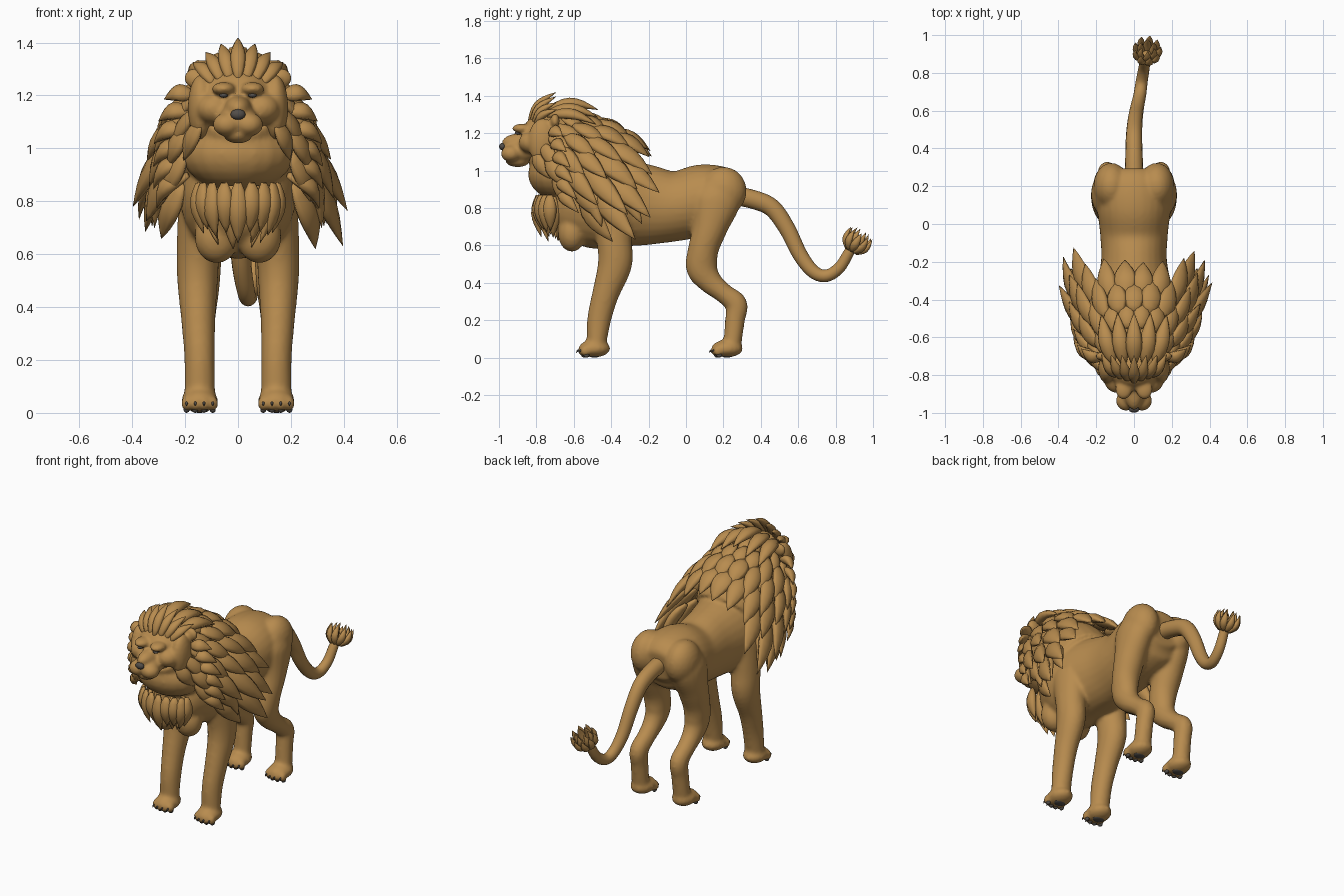
import bpy, bmesh, math, random
from mathutils import Vector, Matrix

if "Cube" in bpy.data.objects:
    bpy.data.objects.remove(bpy.data.objects["Cube"])

random.seed(4)


def material(name, rgb):
    m = bpy.data.materials.new(name)
    m.diffuse_color = (*rgb, 1)
    m.use_nodes = True
    m.node_tree.nodes["Principled BSDF"].inputs["Base Color"].default_value = m.diffuse_color
    return m


TAN = material("tan fur", (0.48, 0.262, 0.078))
DARK = material("dark grey skin", (0.085, 0.075, 0.065))


def finish(name, bm, mat=TAN, voxel=None):
    bmesh.ops.recalc_face_normals(bm, faces=bm.faces[:])
    for f in bm.faces:
        f.smooth = True
    me = bpy.data.meshes.new(name)
    bm.to_mesh(me)
    bm.free()
    me.materials.append(mat)
    ob = bpy.data.objects.new(name, me)
    bpy.context.collection.objects.link(ob)
    if voxel:  # fuse overlapping volumes into one soft skin
        r = ob.modifiers.new("fuse", 'REMESH')
        r.mode = 'VOXEL'
        r.voxel_size = voxel
        r.use_smooth_shade = True
        s = ob.modifiers.new("soften", 'SMOOTH')
        s.factor = 0.5
        s.iterations = 8
    return ob


def skin(bm, rings, seg):
    """Closed tube through rings of (centre, side vector, normal vector)."""
    loops = []
    for p, a, b in rings:
        loops.append([bm.verts.new(p + a * math.cos(k * math.tau / seg) + b * math.sin(k * math.tau / seg))
                      for k in range(seg)])
    for l0, l1 in zip(loops, loops[1:]):
        for k in range(seg):
            j = (k + 1) % seg
            bm.faces.new((l0[k], l0[j], l1[j], l1[k]))
    bm.faces.new(loops[0])
    bm.faces.new(loops[-1])


def limb(bm, pts, seg=20, sub=5):
    """Smooth tube through (x, y, z, half width, half depth) stations."""
    P = [pts[0]] + list(pts) + [pts[-1]]
    st = []
    for i in range(1, len(P) - 2):
        for k in range(sub):
            t = k / sub
            st.append([0.5 * (2 * b + (c - a) * t + (2 * a - 5 * b + 4 * c - d) * t * t
                              + (3 * b - a - 3 * c + d) * t ** 3)
                       for a, b, c, d in zip(P[i - 1], P[i], P[i + 1], P[i + 2])])
    st.append(list(pts[-1]))
    rings = []
    for i, s in enumerate(st):
        t = Vector(st[min(i + 1, len(st) - 1)][:3]) - Vector(st[max(i - 1, 0)][:3])
        n = t.cross(Vector((1, 0, 0))).normalized()
        rings.append((Vector(s[:3]), Vector((s[3], 0, 0)), n * s[4]))
    skin(bm, rings, seg)


def ball(bm, c, r, seg=20):
    bmesh.ops.create_uvsphere(bm, u_segments=seg, v_segments=seg // 2 + 2, radius=1,
                              matrix=Matrix.Translation(c) @ Matrix.Diagonal((*r, 1)))


def lock(bm, base, d, n, length, w, t, arch=0.08, flick=0.0):
    """Leaf-shaped tuft from base along d, its flat face towards n."""
    d = Vector(d).normalized()
    n = Vector(n)
    n = (n - d * n.dot(d)).normalized()
    side = d.cross(n)
    rings = []
    for k, f in enumerate((0.35, 0.72, 0.95, 1, 0.9, 0.68, 0.38, 0.03)):
        s = k / 7
        p = Vector(base) + d * length * s + n * length * (arch * math.sin(math.pi * s) + flick * s ** 3)
        rings.append((p, side * w * f, n * t * f))
    skin(bm, rings, 8)


# ---- torso, neck, legs fused into one body
bm = bmesh.new()
limb(bm, [(0, -.70, .84, .10, .11), (0, -.64, .83, .17, .19), (0, -.52, .83, .22, .245),
          (0, -.38, .83, .21, .24), (0, -.2, .815, .175, .215), (0, -.05, .81, .18, .187),
          (0, .1, .845, .195, .19), (0, .22, .865, .175, .155), (0, .285, .86, .11, .09)], 28)
limb(bm, [(0, -.76, 1.17, .15, .15), (0, -.66, 1.1, .205, .205), (0, -.54, 1.02, .23, .235),
          (0, -.42, .92, .205, .21)], 24)
ball(bm, (0, -.67, .98), (.215, .175, .14))
for s in (1, -1):
    ball(bm, (s * .08, -.61, .665), (.085, .075, .10))
    ball(bm, (s * .12, .20, .89), (.095, .125, .13))
    limb(bm, [(s * .14, -.41, .82, .085, .12), (s * .15, -.385, .63, .082, .095),
              (s * .153, -.38, .50, .077, .092), (s * .15, -.43, .34, .064, .072),
              (s * .145, -.465, .2, .058, .064), (s * .145, -.48, .05, .058, .05)])
    limb(bm, [(s * .125, .16, .94, .07, .09), (s * .135, .165, .85, .09, .13),
              (s * .14, .13, .70, .087, .095), (s * .14, .093, .58, .078, .082),
              (s * .137, .085, .48, .068, .085), (s * .137, .13, .405, .058, .065),
              (s * .138, .20, .345, .052, .053), (s * .14, .268, .285, .052, .06),
              (s * .142, .262, .2, .05, .053), (s * .145, .245, .05, .053, .048)])
    for y in (-.49, .22):
        ball(bm, (s * .145, y, .048), (.07, .086, .047))
        for k in range(4):
            u = k - 1.5
            ball(bm, (s * .145 + u * .033, y - .066 + abs(u) * .012, .036), (.022, .03, .03), 14)
finish("body_and_legs", bm, voxel=.011)

# ---- claws and paw pads
bm = bmesh.new()
pads = bmesh.new()
for s in (1, -1):
    for y in (-.49, .22):
        ball(pads, (s * .145, y, .011), (.036, .032, .011), 14)
        for k in range(4):
            u = k - 1.5
            x = s * .145 + u * .033
            ball(pads, (x, y - .06 + abs(u) * .012, .012), (.012, .016, .012), 10)
            lock(bm, (x, y - .085 + abs(u) * .012, .042), (0, -1, -.9), (0, -.7, .7), .025, .005, .005)
finish("claws", bm, DARK)
finish("paw_pads", pads, DARK)

# ---- head
bm = bmesh.new()
ball(bm, (0, -.76, 1.17), (.15, .125, .135))
ball(bm, (0, -.88, 1.105), (.08, .10, .065))
ball(bm, (0, -.88, 1.15), (.052, .105, .05))
ball(bm, (0, -.90, 1.05), (.055, .065, .032))
for s in (1, -1):
    ball(bm, (s * .055, -.875, 1.225), (.045, .055, .026))
    ball(bm, (s * .09, -.82, 1.15), (.07, .075, .06))
    ball(bm, (s * .042, -.935, 1.09), (.054, .055, .045))
    ball(bm, (s * .14, -.765, 1.155), (.05, .08, .125))
    ball(bm, (s * .16, -.70, 1.265), (.045, .025, .04))
finish("head", bm, voxel=.009)

bm = bmesh.new()
ball(bm, (0, -.981, 1.128), (.028, .018, .02))
finish("nose", bm, DARK)
bm = bmesh.new()
for s in (1, -1):
    ball(bm, (s * .055, -.90, 1.2), (.016, .016, .009), 14)
finish("eyes", bm, DARK)

# ---- mane: rings of tufts around the sloping neck axis
AX = Vector((0, .77, -.64))
UP = Vector((0, .64, .77))
# y, z, half width, half height, tuft length, tuft width, splay, count, first angle
ROWS = [(-.755, 1.17, .165, .19, .22, .040, .36, 13, 0),
        (-.695, 1.13, .205, .23, .26, .047, .44, 13, 0),
        (-.625, 1.08, .230, .255, .30, .052, .42, 13, 0),
        (-.545, 1.02, .245, .262, .35, .058, .34, 12, 0),
        (-.480, .965, .245, .255, .38, .058, .30, 12, 50)]
bm = bmesh.new()
for r, (y, z, rx, ru, ln, w, splay, n, first) in enumerate(ROWS):
    step = math.radians(120) / (n // 2)
    half = [(0, 1)] if r % 2 == 0 else []
    for k in range(n // 2):
        a = (k + (1 if r % 2 == 0 else .5)) * step
        half += [(a, 1), (a, -1)]
    for a, s in half:
        if math.degrees(a) < first:
            continue
        sa, ca = math.sin(a), math.cos(a)
        out = Vector((s * sa, 0, 0)) + UP * ca
        base = Vector((s * sa * rx, y, z)) + UP * ca * ru
        side = max(0, sa)
        d = AX + out * (.12 + splay * side) + Vector((0, 0, -.2 * side))
        length = ln * (.64 + .36 * side ** 2) * random.uniform(.88, 1.1)
        if ca < -.2:
            length *= .82
        lock(bm, base, d, out, length, w * random.uniform(.9, 1.1), w * .48, .07,
             .08 * side * random.uniform(-.3, 1))
finish("mane", bm)

# ---- crown fan over the forehead
bm = bmesh.new()
for k in range(-3, 4):
    a = k * .30
    lock(bm, (k * .030, -.84 + abs(k) * .01, 1.26 - abs(k) * .006),
         (math.sin(a) * .7, .85, .85 * math.cos(a)), (0, -.7, .7),
         .215 - abs(k) * .016, .029, .021, .14, .04)
for k in range(-2, 3):
    lock(bm, (k * .055, -.74, 1.33 - abs(k) * .018), (k * .12, 1, -.02 - abs(k) * .08),
         (k * .12, 0, 1), .27, .044, .03, .12)
finish("crown_tufts", bm)

# ---- side ruffs beside the jaw
bm = bmesh.new()
for s in (1, -1):
    for k in range(6):
        z = 1.2 - k * .06
        lock(bm, (s * (.165 + .012 * min(k, 2)), -.71 + k * .008, z), (s, .35 + k * .06, -.05 - k * .17),
             (s * .2, -.7, .7), .125 + .018 * min(k, 4), .038, .027, .16, -.10)
    for k in range(3):
        lock(bm, (s * (.225 + k * .012), -.53 + k * .085, .94), (s * .34, .3 + k * .1, -.9),
             (s, -.2, .3), .27, .046, .028, .10)
finish("side_ruffs", bm)

# ---- hanging chest beard
bm = bmesh.new()
for row, (rx, ry, n, top, ln) in enumerate([(.155, .085, 9, .87, .22), (.11, .05, 7, .86, .25)]):
    for k in range(n):
        a = math.radians(-12 - 156 * k / (n - 1)) if row == 0 else k * math.tau / n
        c, q = math.cos(a), math.sin(a)
        lock(bm, (c * rx, -.71 + q * ry, top), (-c * .12, -q * .1, -1), (c, q, 0),
             ln * (1 - .14 * abs(c)) * random.uniform(.9, 1.05), .038, .025, .08)
finish("chest_beard", bm)

# ---- tail and its tuft
bm = bmesh.new()
limb(bm, [(0, .24, .87, .05, .05), (0, .36, .845, .046, .05), (0, .46, .80, .043, .048),
          (.005, .54, .69, .04, .044), (.015, .61, .55, .037, .04), (.03, .68, .46, .034, .036),
          (.04, .75, .437, .032, .033), (.052, .82, .48, .03, .031), (.06, .87, .56, .028, .028),
          (.067, .90, .61, .022, .022)], 16)
finish("tail", bm)

bm = bmesh.new()
T = Vector((.05, .5, .86)).normalized()
E1 = Vector((1, 0, 0))
E2 = T.cross(E1).normalized()
for ring, (n, rad, ln, lean) in enumerate([(9, .030, .12, .26), (6, .012, .13, .12)]):
    for k in range(n):
        a = (k + ring * .5) * math.tau / n
        o = E1 * math.cos(a) + E2 * math.sin(a)
        lock(bm, Vector((.067, .882, .567)) + o * rad, T + o * lean, o, ln, .022, .016, .16, .06)
finish("tail_tuft", bm)
